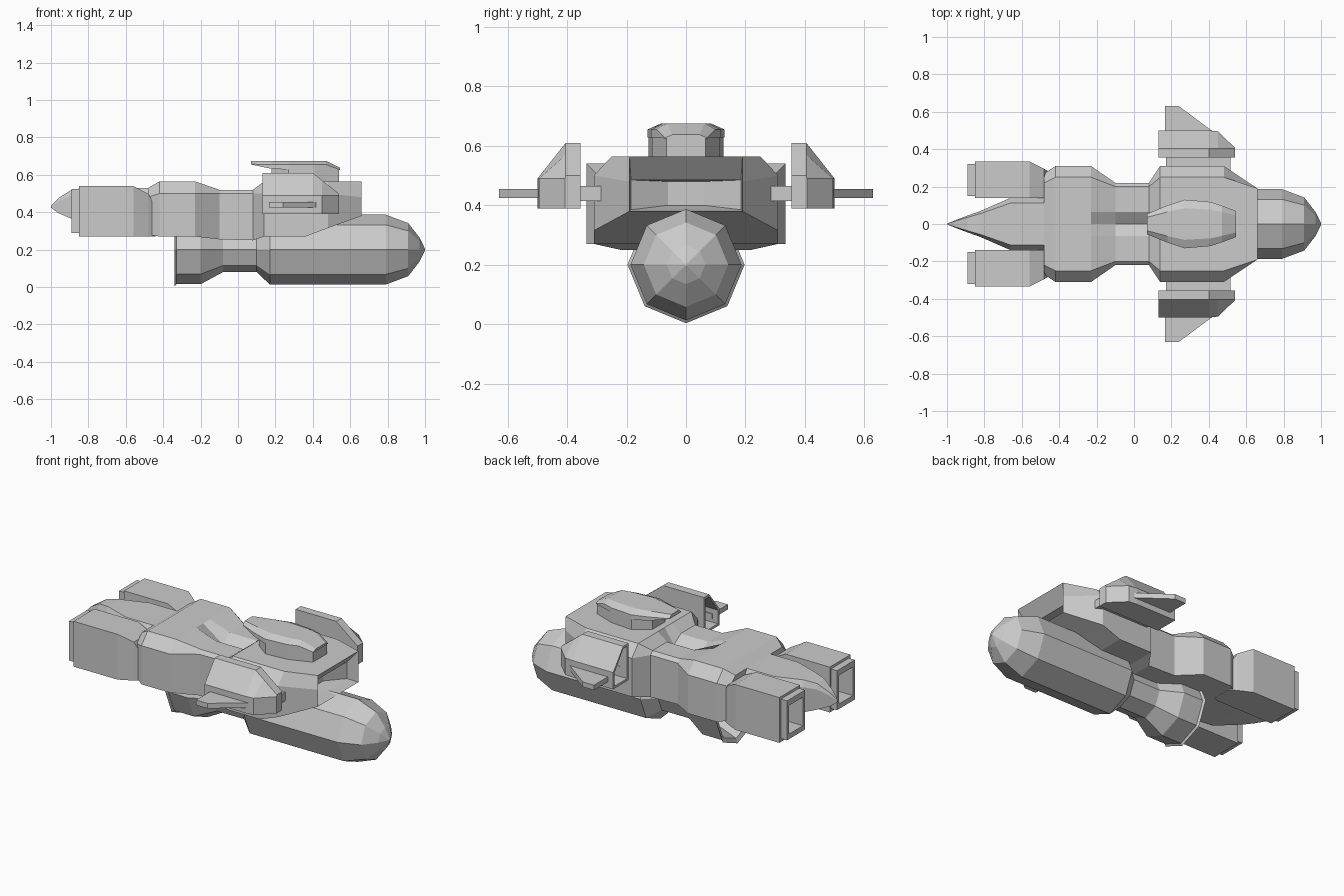
import bpy, bmesh, math

if "Cube" in bpy.data.objects:
    bpy.data.objects.remove(bpy.data.objects["Cube"])


def loft(name, rings, mirror=False):
    """Skin equal-length closed rings, cap both ends."""
    bm = bmesh.new()
    vr = [[bm.verts.new(p) for p in r] for r in rings]
    n = len(rings[0])
    for a, b in zip(vr, vr[1:]):
        for i in range(n):
            j = (i + 1) % n
            bm.faces.new((a[i], a[j], b[j], b[i]))
    bm.faces.new(vr[0][::-1])
    bm.faces.new(vr[-1])
    bmesh.ops.remove_doubles(bm, verts=bm.verts, dist=0.0005)
    bmesh.ops.recalc_face_normals(bm, faces=bm.faces)
    me = bpy.data.meshes.new(name)
    bm.to_mesh(me)
    bm.free()
    ob = bpy.data.objects.new(name, me)
    bpy.context.collection.objects.link(ob)
    if mirror:
        m = ob.modifiers.new("mirror", 'MIRROR')
        m.use_axis = (False, True, False)
        m.use_bisect_axis = (False, False, False)
    return ob


def sym(x, half):
    """Ring in the yz plane from a half profile (y > 0), mirrored over y."""
    return [(x, y, z) for y, z in half] + [(x, -y, z) for y, z in reversed(half)]


def rect(x, y0, y1, z0, z1):
    return [(x, y0, z0), (x, y1, z0), (x, y1, z1), (x, y0, z1)]


# Lower octagonal pod with hollow rear and faceted nose
pod = [(-.2, .12), (-.33, .17), (-.34, .197), (-.33, .185), (-.2, .185), (-.08, .12), (.1, .12),
       (.17, .187), (.79, .187), (.91, .142), (.97, .065), (1.0, .004)]
loft("lower_pod", [[(x, r * math.sin(k * math.pi / 4), .2 + r * math.cos(k * math.pi / 4))
                    for k in range(8)] for x, r in pod])


# Main hull: chamfered sections with a V groove on the waist deck and a nose recess
def hull(x, w, wt, zt, zc, zb, groove=0):
    g = min(.065, wt * .6)
    top = [(x, -g, zt), (x, 0, zt - groove), (x, g, zt)]
    right = [(x, wt, zt), (x, w, zc), (x, w, zb)]
    return top + right + [(a, -y, z) for a, y, z in reversed(right)]


loft("main_hull", [
    hull(-.48, .27, .22, .53, .48, .28),
    hull(-.42, .31, .25, .565, .5, .27),
    hull(-.23, .31, .25, .565, .5, .27),
    hull(-.1, .22, .2, .52, .5, .255, .045),
    hull(.08, .22, .2, .52, .5, .25, .045),
    hull(.14, .31, .25, .565, .5, .27),
    hull(.36, .31, .25, .565, .5, .27),
    hull(.48, .31, .25, .565, .5, .315),
    hull(.66, .19, .19, .565, .48, .38),
    hull(.59, .185, .185, .485, .47, .385),
    hull(.52, .06, .06, .48, .47, .40)])

# Beak-shaped tail between the engines
tail = [(-.44, .14, .53, .28), (-.66, .14, .53, .30), (-.82, .07, .53, .34),
        (-.89, .045, .52, .365), (-.96, .018, .475, .395), (-1, .002, .435, .425)]
loft("tail_beak", [sym(x, [(w * .8, zt), (w, zt - (zt - zb) * .2), (w * .85, zb)])
                   for x, w, zt, zb in tail])

# Twin engines with recessed nozzles
loft("engine", [
    rect(-.72, .17, .30, .32, .49),
    rect(-.89, .17, .30, .32, .49),
    rect(-.89, .15, .32, .29, .525),
    rect(-.85, .15, .32, .29, .525),
    rect(-.85, .14, .335, .27, .54),
    rect(-.56, .14, .335, .27, .54),
    rect(-.48, .14, .295, .27, .50),
    rect(-.44, .15, .27, .27, .42)], True)


# Side pods with hollow rear
def side(x, y1, zt, zs, i=0):
    yi, ym = .355 + i, min(.405, y1 - .001)
    return [(x, yi, .39 + i), (x, y1 - i, .39 + i), (x, y1 - i, zs), (x, ym, zt - i), (x, yi, zt - i)]


loft("side_pod", [
    side(.24, .5, .61, .485, .014), side(.13, .5, .61, .485, .014),
    side(.13, .5, .61, .49), side(.40, .5, .61, .49),
    side(.45, .495, .57, .49), side(.54, .407, .50, .49)], True)

# Struts joining hull and side pods
loft("strut", [rect(.17, .27, .37, .415, .465), rect(.515, .27, .37, .415, .465)], True)

# Swept fins on the side pods
fin = [(.165, .48), (.43, .48), (.415, .5), (.24, .63), (.165, .63)]
loft("side_fin", [[(x, y, z) for x, y in fin] for z in (.425, .455)], True)

# Canopy hood overhanging its base
hood = [(.07, .055, .675, .655), (.18, .1, .675, .632), (.27, .13, .675, .628),
        (.41, .118, .675, .628), (.47, .098, .675, .628), (.545, .07, .638, .625)]
loft("canopy_hood", [sym(x, [(w * .65, zt), (w, max(zt - .02, zb + .002)), (w, zb)])
                     for x, w, zt, zb in hood])
loft("canopy_base", [sym(x, [(w, .64 if x < .5 else .63), (w, .55)])
                     for x, w in [(.18, .06), (.27, .126), (.41, .114), (.54, .066)]])
